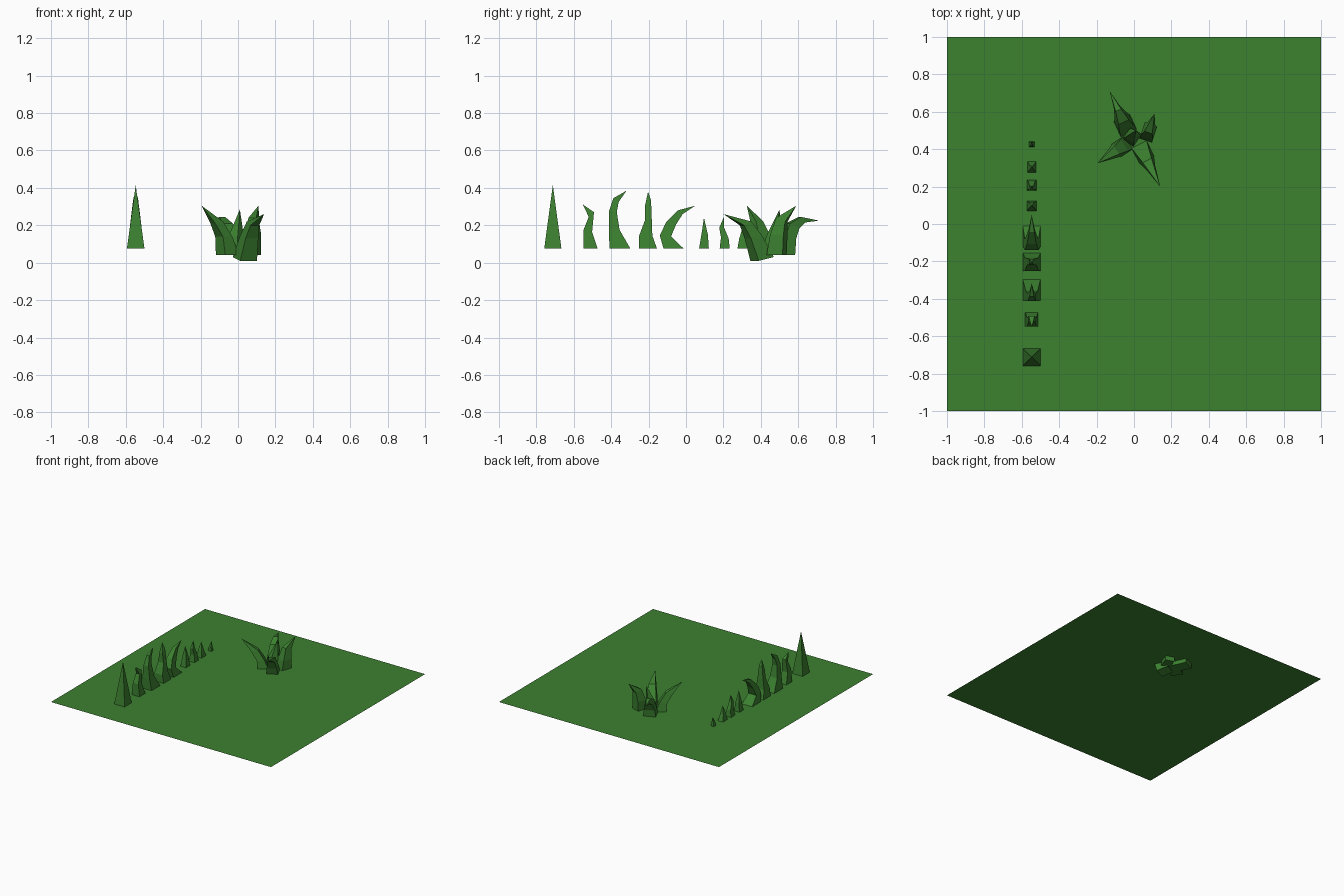
import bpy
from math import atan2, cos, sin

green = bpy.data.materials.new("grass_green")
green.diffuse_color = (0.045, 0.22, 0.03, 1)
GROUND = 0.075


def add_mesh(name, verts, faces):
    me = bpy.data.meshes.new(name)
    me.from_pydata(verts, [], faces)
    me.materials.append(green)
    ob = bpy.data.objects.new(name, me)
    bpy.context.collection.objects.link(ob)
    return ob


def blade(name, origin, direction, rings, tip):
    """Four-sided bent blade. Each ring: inner reach, z, outer reach, z, half width."""
    a = atan2(direction[1], direction[0])
    c, s = cos(a), sin(a)

    def place(r, w, z):
        return (origin[0] + r * c - w * s, origin[1] + r * s + w * c, z)

    verts = []
    for r0, z0, r1, z1, w in rings:
        verts += [place(r0, w, z0), place(r0, -w, z0), place(r1, -w, z1), place(r1, w, z1)]
    verts.append(place(tip[0], 0, tip[1]))
    faces = [(3, 2, 1, 0)]
    for k in range(len(rings) - 1):
        for i in range(4):
            j = (i + 1) % 4
            faces.append((4 * k + i, 4 * k + j, 4 * k + 4 + j, 4 * k + 4 + i))
    b, t = 4 * (len(rings) - 1), len(verts) - 1
    faces += [(b + i, b + (i + 1) % 4, t) for i in range(4)]
    return add_mesh(name, verts, faces)


# Lawn sheet
add_mesh("lawn", [(-1, -1, GROUND), (1, -1, GROUND), (1, 1, GROUND), (-1, 1, GROUND)],
         [(0, 1, 2, 3)])

# Row of single blades, reaching along y
g = GROUND
row = [
    ([(-.758, g, -.666, g, .047)], (-.712, .415)),
    ([(-.548, g, -.472, g, .035), (-.548, .175, -.502, .165, .025),
      (-.52, .245, -.492, .27, .016)], (-.552, .312)),
    ([(-.408, g, -.297, g, .047), (-.413, .165, -.355, .175, .033),
      (-.413, .27, -.37, .27, .022), (-.388, .345, -.36, .325, .012)], (-.318, .385)),
    ([(-.252, g, -.155, g, .047), (-.252, .14, -.18, .145, .037),
      (-.22, .225, -.183, .23, .025), (-.22, .30, -.187, .335, .014)], (-.203, .38)),
    ([(-.12, g, -.012, g, .047), (-.14, .145, -.08, .14, .037),
      (-.107, .215, -.053, .205, .025), (-.043, .28, -.018, .26, .014)], (.05, .305)),
    ([(.07, g, .122, g, .025), (.085, .165, .117, .15, .015)], (.096, .24)),
    ([(.18, g, .234, g, .025), (.187, .135, .228, .13, .018),
      (.178, .187, .203, .19, .011)], (.203, .245)),
    ([(.275, g, .335, g, .023), (.285, .13, .318, .125, .015)], (.305, .195)),
    ([(.412, g, .44, g, .014), (.415, .11, .438, .11, .008)], (.436, .15)),
]
for i, (rings, tip) in enumerate(row):
    blade(f"row_blade_{i + 1}", (-.547, 0), (0, 1), rings, tip)

# Tuft of leaning blades, reaching outward from near a common centre
tuft = [
    ((-.03, .49), (-.10, .22),
     [(-.02, .04, .08, .04, .05), (.02, .13, .09, .13, .042),
      (.06, .21, .115, .185, .03), (.13, .245, .155, .215, .016)], (.242, .225)),
    ((.07, .47), (.04, .12),
     [(-.03, .04, .06, .04, .035), (-.01, .15, .065, .15, .035),
      (.02, .24, .07, .22, .022)], (.126, .305)),
    ((-.01, .45), (-.185, -.125),
     [(.01, .04, .10, .04, .045), (.05, .14, .11, .14, .037),
      (.10, .22, .15, .21, .024)], (.223, .305)),
    ((.03, .42), (.11, -.22),
     [(-.03, .03, .06, .01, .05), (.03, .14, .10, .13, .038),
      (.09, .22, .135, .20, .026)], (.246, .26)),
    ((-.01, .47), (.02, .03),
     [(-.05, .04, .04, .04, .04), (-.03, .14, .03, .14, .03)], (.036, .285)),
]
for i, (o, d, rings, tip) in enumerate(tuft):
    blade(f"tuft_blade_{i + 1}", o, d, rings, tip)
